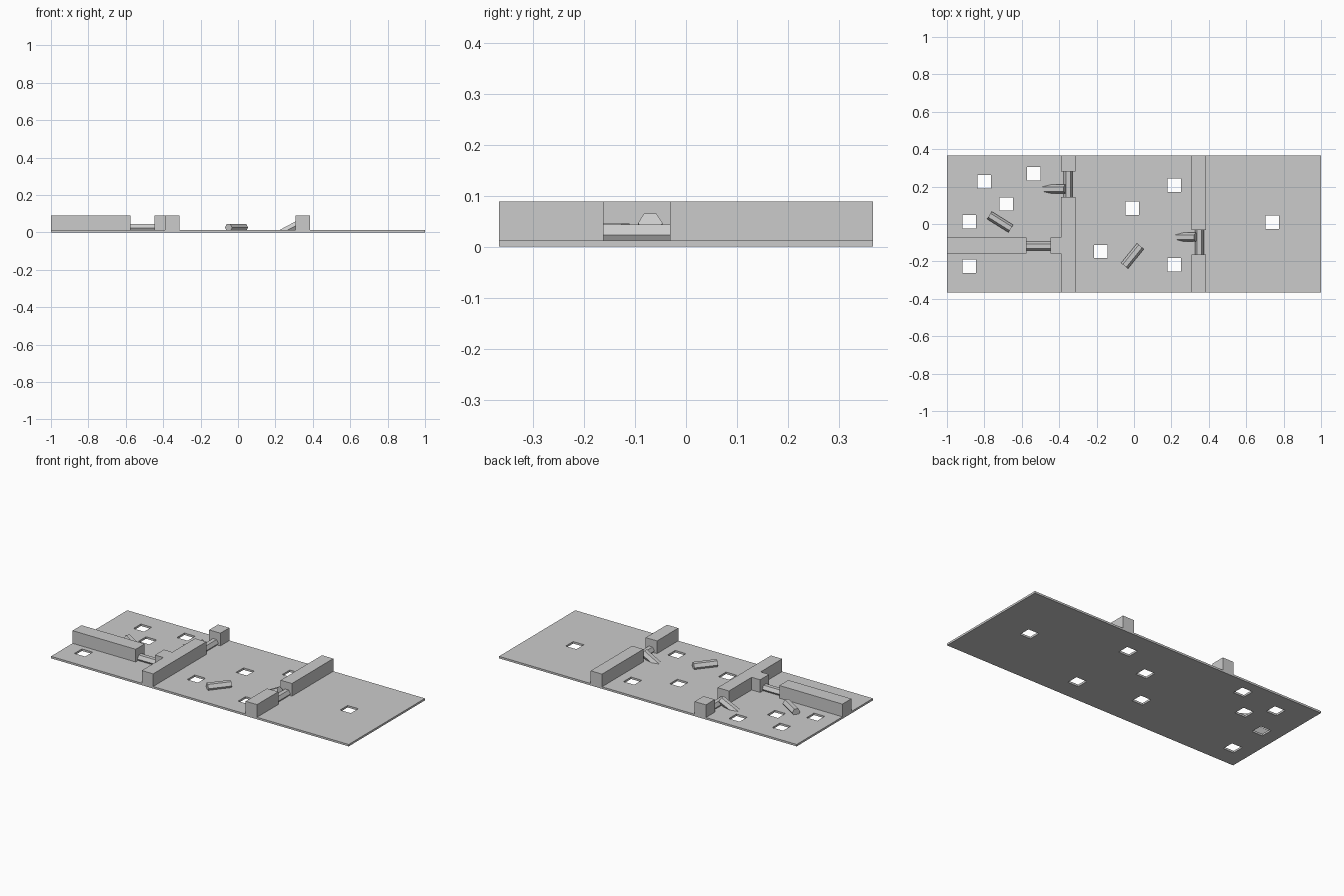
import bpy, bmesh
from math import radians
from mathutils import Matrix, Vector

if "Cube" in bpy.data.objects:
    bpy.data.objects.remove(bpy.data.objects["Cube"])

T, H, D = 0.012, 0.089, 0.366   # plate thickness, wall top, half depth


def finish(name, bm):
    mesh = bpy.data.meshes.new(name)
    bm.to_mesh(mesh)
    bm.free()
    ob = bpy.data.objects.new(name, mesh)
    bpy.context.collection.objects.link(ob)
    return ob


def add_box(bm, x0, x1, y0, y1, z0, z1):
    m = Matrix.Translation(((x0 + x1) / 2, (y0 + y1) / 2, (z0 + z1) / 2))
    bmesh.ops.create_cube(bm, size=1, matrix=m @ Matrix.Diagonal((x1 - x0, y1 - y0, z1 - z0, 1)))


def box(name, *b):
    bm = bmesh.new()
    add_box(bm, *b)
    return finish(name, bm)


def outline(name, pts):
    """Wall extruded from a plan outline."""
    bm = bmesh.new()
    f = bm.faces.new([bm.verts.new((x, y, T)) for x, y in pts])
    r = bmesh.ops.extrude_face_region(bm, geom=[f])
    for v in r["geom"]:
        if isinstance(v, bmesh.types.BMVert):
            v.co.z = H
    bmesh.ops.recalc_face_normals(bm, faces=bm.faces[:])
    return finish(name, bm)


def log(name, x, y, z, length, turn=0, tilt=0):
    """Hexagonal bar along local x, flat side up, trimmed inside the plate."""
    bm = bmesh.new()
    m = (Matrix.Translation((x, y, z)) @ Matrix.Rotation(radians(turn), 4, 'Z')
         @ Matrix.Rotation(radians(-tilt), 4, 'Y') @ Matrix.Rotation(radians(90), 4, 'Y')
         @ Matrix.Rotation(radians(90), 4, 'Z'))
    bmesh.ops.create_cone(bm, cap_ends=True, segments=6, radius1=0.024, radius2=0.024,
                          depth=length, matrix=m)
    # make sure the corners point sideways, so a flat side is on top
    side = m.to_3x3() @ Vector((1, 0, 0))
    far = max((v.co - Vector((x, y, z))).dot(side) for v in bm.verts)
    if far < 0.0235:
        rot = m @ Matrix.Rotation(radians(30), 4, 'Z') @ m.inverted()
        bmesh.ops.transform(bm, matrix=rot, verts=bm.verts[:])
    if tilt:
        r = bmesh.ops.bisect_plane(bm, geom=bm.verts[:] + bm.edges[:] + bm.faces[:],
                                   plane_co=(0, 0, 0.005), plane_no=(0, 0, -1), clear_outer=True)
        bmesh.ops.holes_fill(bm, edges=[e for e in bm.edges if e.is_boundary])
    return finish(name, bm)


# base plate with square holes
plate = box("base_plate", -1, 1, -D, D, 0, T)
holes = [(-.80, .227), (-.537, .268), (-.682, .107), (-.88, .013), (-.88, -.225),
         (-.177, -.147), (-.01, .083), (.214, .206), (.214, -.217), (.74, .01)]
bm = bmesh.new()
h = 0.036
for x, y in holes:
    add_box(bm, x - h, x + h, y - h, y + h, -0.1, 0.1)
cutter = finish("hole_cutter", bm)
mod = plate.modifiers.new("holes", 'BOOLEAN')
mod.object, mod.operation, mod.solver = cutter, 'DIFFERENCE', 'EXACT'
bpy.context.view_layer.objects.active = plate
bpy.ops.object.modifier_apply(modifier="holes")
bpy.data.objects.remove(cutter)

# walls with doorway gaps
outline("left_wall", [(-.39, -D), (-.314, -D), (-.314, .145), (-.39, .145),
                      (-.39, -.073), (-.447, -.073), (-.447, -.159), (-.39, -.159)])
box("left_wall_end", -.39, -.314, .28, D, T, H)
box("side_wall", -1, -.576, -.159, -.073, T, H)
box("right_wall_front", .308, .384, -D, -.162, T, H)
box("right_wall_back", .308, .384, -.031, D, T, H)

# bars lying in the gaps
log("gap_bar_side", -.5115, -.118, .023, .129)
log("gap_bar_left", -.352, .2125, .023, .135, 90)
log("gap_bar_right", .35, -.0965, .023, .131, 90)

# bars leaning over the gap bars
log("leaning_bar_left", -.43, .187, .0175, .137, 0, 25)
log("leaning_bar_right", .270, -.07, .0145, .137, 0, 28)

# loose bars
log("loose_bar_left", -.716, .011, .025, .135, -32)
log("loose_bar_middle", -.008, -.171, .025, .135, 51)
